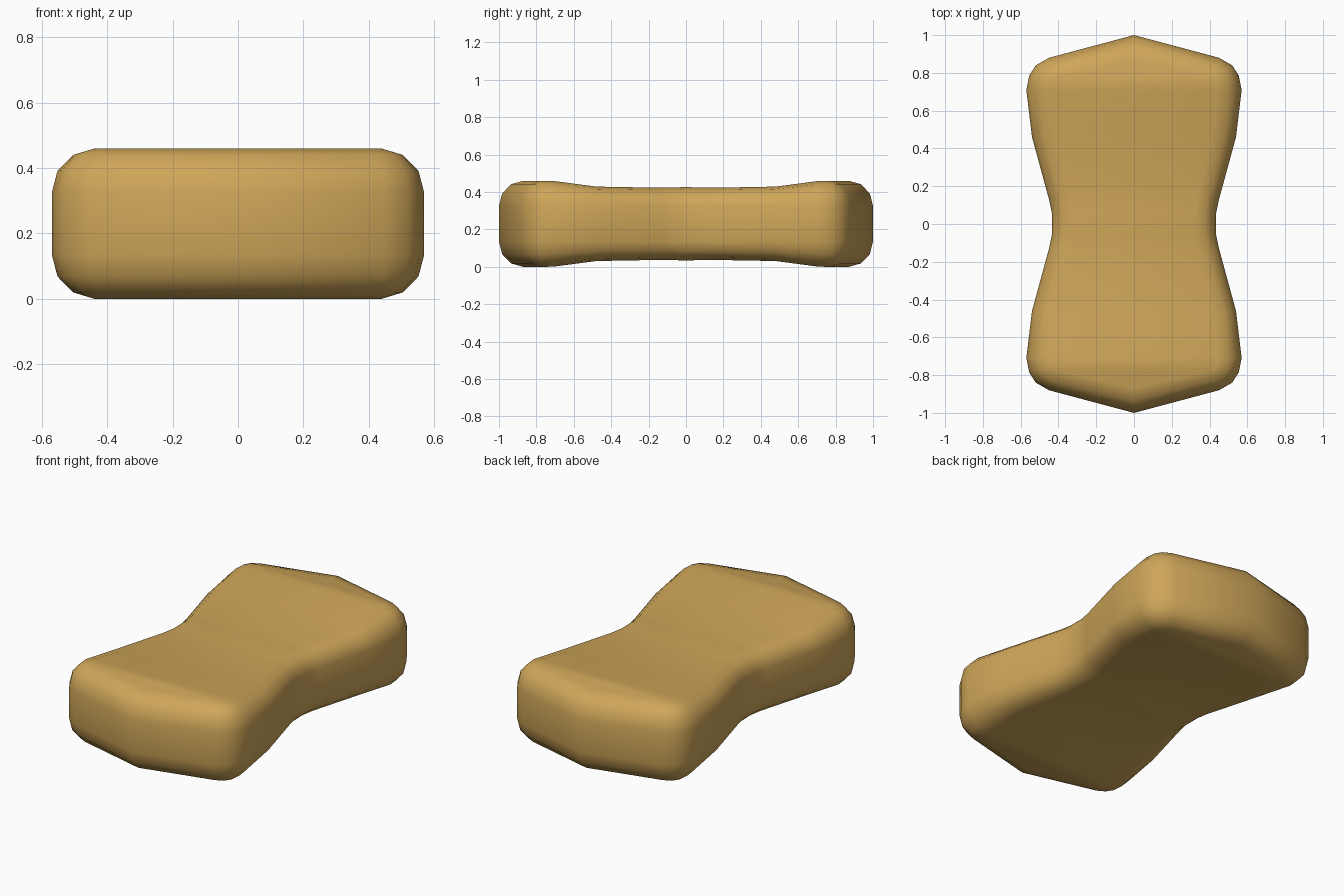
import bpy, bmesh
from math import sin, cos, radians

if "Cube" in bpy.data.objects:
    bpy.data.objects.remove(bpy.data.objects["Cube"])

# Quarter outline: (outer x, outer y, inset x, inset y, half height of the flat face)
quarter = [
    (0.45, 0.88, 0.41, 0.775, 0.23),
    (0.52, 0.84, 0.43, 0.765, 0.23),
    (0.555, 0.785, 0.44, 0.745, 0.23),
    (0.57, 0.71, 0.44, 0.70, 0.228),
    (0.54, 0.46, 0.415, 0.48, 0.199),
    (0.45, 0.13, 0.335, 0.15, 0.193),
    (0.435, 0.06, 0.32, 0.06, 0.194),
]
waist = (0.435, 0.0, 0.32, 0.0, 0.197)
apex = (0.0, 1.0, 0.0, 0.87, 0.23)


def flip(p, sx, sy):
    return (p[0] * sx, p[1] * sy, p[2] * sx, p[3] * sy, p[4])


# Full loop: back tip, right side, front tip, left side
right = quarter + [waist] + [flip(p, 1, -1) for p in reversed(quarter)]
left = [flip(p, -1, 1) for p in reversed(right)]
loop = [apex] + right + [flip(apex, 1, -1)] + left
n = len(loop)
MID, SIDE = 0.23, 0.095

# Rounded edge: rings sweep a quarter arc from side wall to flat face
angles = [0, 30, 60, 90]
levels = [(-1, a) for a in reversed(angles)] + [(1, a) for a in angles]
bm = bmesh.new()
rings = []
for s, a in levels:
    c, h = cos(radians(a)), sin(radians(a))
    rings.append([bm.verts.new((ix + (ox - ix) * c, iy + (oy - iy) * c,
                                MID + s * (SIDE + (t - SIDE) * h)))
                  for ox, oy, ix, iy, t in loop])

# Side wall and rounded edges
for r0, r1 in zip(rings, rings[1:]):
    for i in range(n):
        j = (i + 1) % n
        bm.faces.new((r0[i], r0[j], r1[j], r1[i]))

# Top and bottom faces as strips running across the width
for r in (rings[0], rings[-1]):
    half = n // 2
    bm.faces.new((r[0], r[1], r[n - 1]))
    for i in range(1, half - 1):
        bm.faces.new((r[i], r[i + 1], r[n - i - 1], r[n - i]))
    bm.faces.new((r[half - 1], r[half], r[half + 1]))

bmesh.ops.recalc_face_normals(bm, faces=bm.faces)
for f in bm.faces:
    f.smooth = True
mesh = bpy.data.meshes.new("waisted_block")
bm.to_mesh(mesh)
bm.free()

# Warm tan colour
mat = bpy.data.materials.new("tan")
mat.diffuse_color = (0.62, 0.38, 0.10, 1)
mat.use_nodes = True
mat.node_tree.nodes["Principled BSDF"].inputs["Base Color"].default_value = mat.diffuse_color
mesh.materials.append(mat)
obj = bpy.data.objects.new("waisted_block", mesh)
bpy.context.collection.objects.link(obj)
